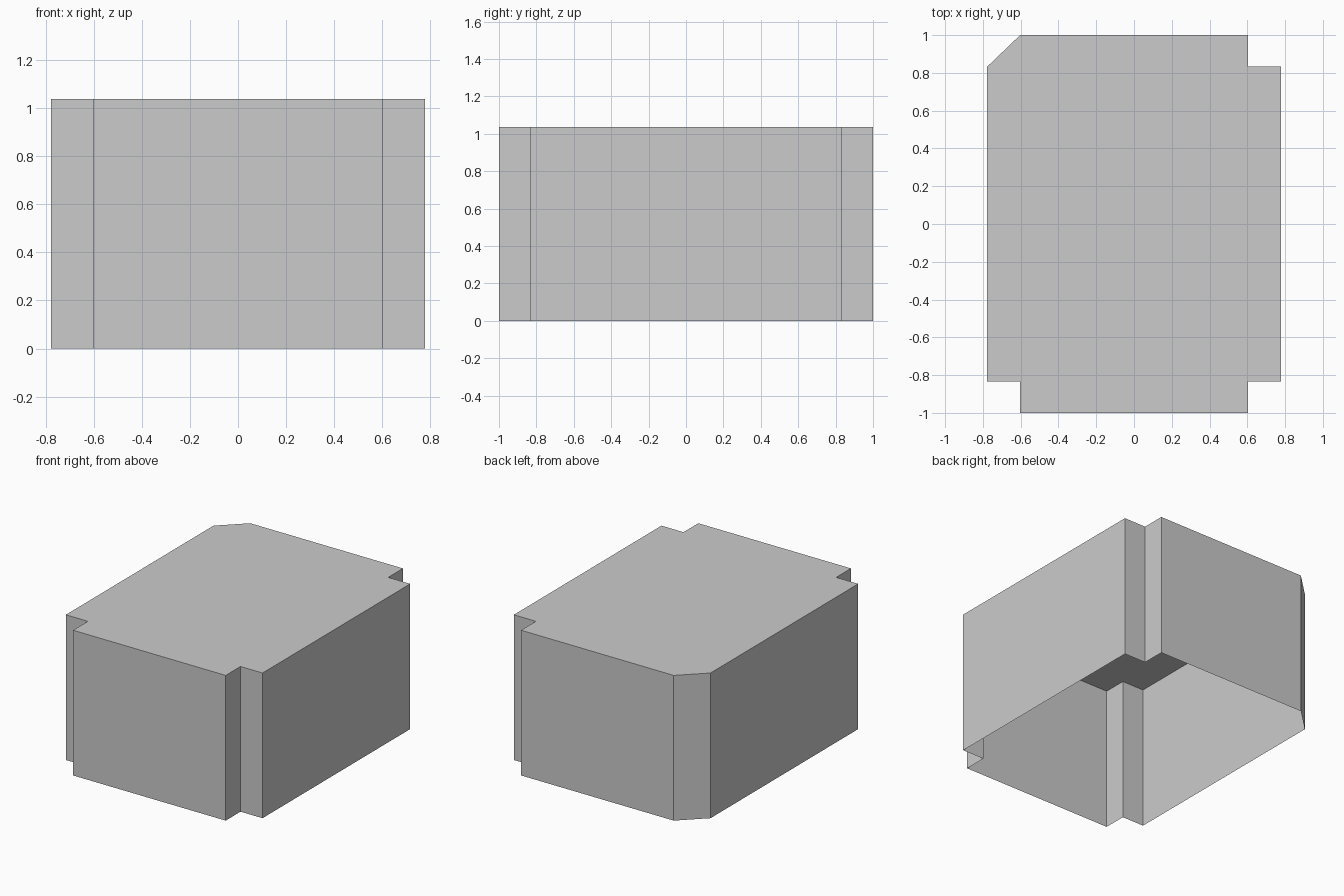
import bpy
import bmesh

cube = bpy.data.objects.get("Cube")
if cube:
    bpy.data.objects.remove(cube, do_unlink=True)

HALF_X, HALF_Y, HEIGHT = 0.777, 1.0, 1.037
IN_X, IN_Y = 0.603, 0.833

grey = bpy.data.materials.new("plain grey")
grey.use_nodes = True
colour = (0.6, 0.6, 0.6, 1.0)
grey.diffuse_color = colour
grey.node_tree.nodes["Principled BSDF"].inputs["Base Color"].default_value = colour


def corner(sx, sy, notched):
    """Outline points of one corner, counter-clockwise."""
    points = [(sx * HALF_X, sy * IN_Y), (sx * IN_X, sy * HALF_Y)]
    if notched:
        points.insert(1, (sx * IN_X, sy * IN_Y))
    return points if sx * sy > 0 else points[::-1]


# Outline: three notched corners and one bevelled corner at the back
outline = (corner(1, 1, True) + corner(-1, 1, False)
           + corner(-1, -1, True) + corner(1, -1, True))

# Thin open-bottomed cover: a flat top with walls hanging from its rim
bm = bmesh.new()
top = [bm.verts.new((x, y, HEIGHT)) for x, y in outline]
foot = [bm.verts.new((x, y, 0)) for x, y in outline]
bm.faces.new(top)
for i in range(len(top)):
    j = (i + 1) % len(top)
    bm.faces.new((foot[i], foot[j], top[j], top[i]))

mesh = bpy.data.meshes.new("box_cover")
bm.to_mesh(mesh)
bm.free()
mesh.materials.append(grey)
cover = bpy.data.objects.new("box_cover", mesh)
bpy.context.collection.objects.link(cover)
